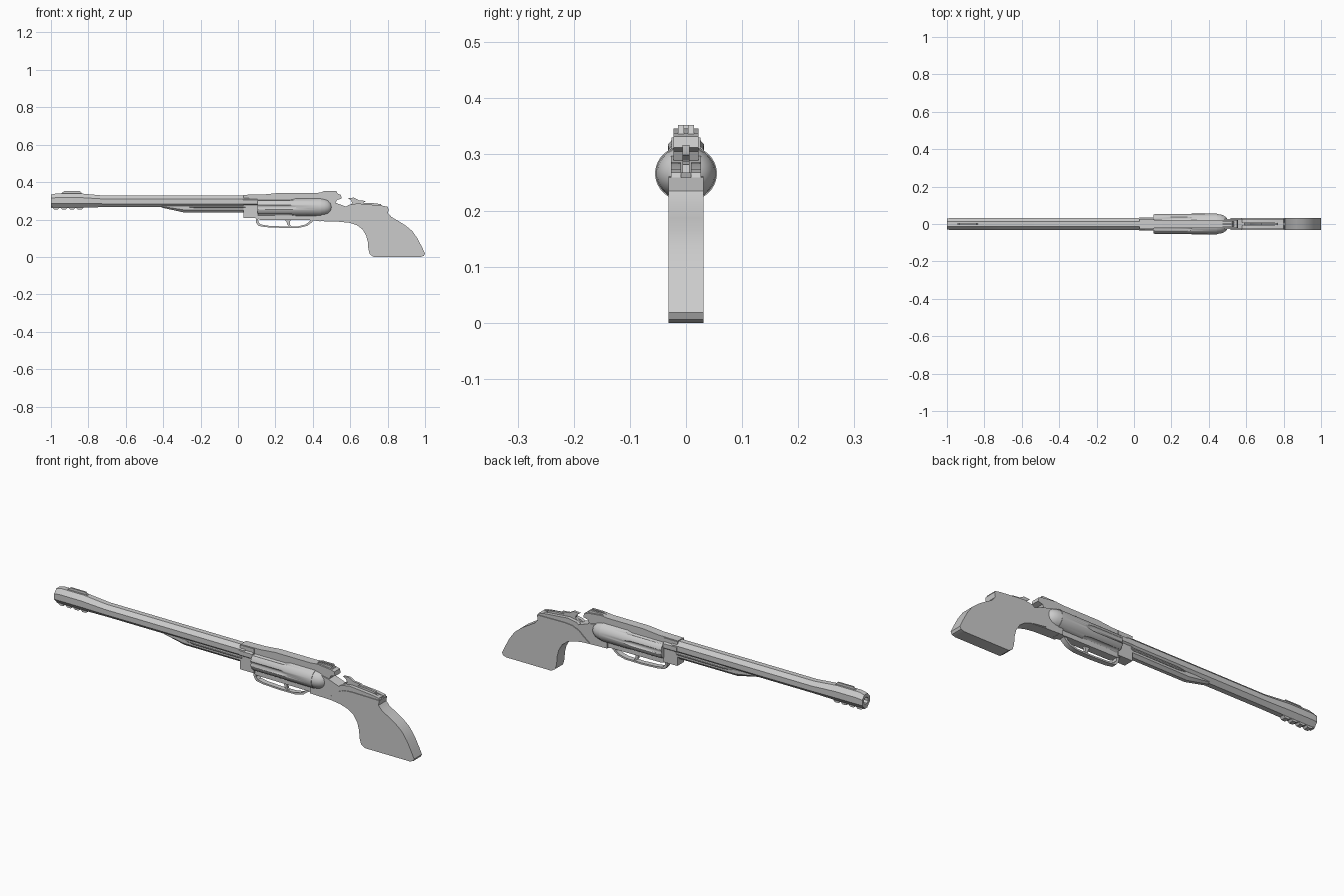
import bpy, bmesh
from math import sin, cos, pi, radians


def finish(name, bm, angle=30):
    bmesh.ops.recalc_face_normals(bm, faces=bm.faces)
    me = bpy.data.meshes.new(name)
    bm.to_mesh(me)
    bm.free()
    ob = bpy.data.objects.new(name, me)
    bpy.context.collection.objects.link(ob)
    bpy.ops.object.select_all(action='DESELECT')
    ob.select_set(True)
    bpy.context.view_layer.objects.active = ob
    bpy.ops.object.shade_smooth_by_angle(angle=radians(angle))
    return ob


def prism(name, outline, hw, y=0.0):
    """Side outline (x, z) extruded to y +- hw."""
    bm = bmesh.new()
    a = [bm.verts.new((x, y - hw, z)) for x, z in outline]
    b = [bm.verts.new((x, y + hw, z)) for x, z in outline]
    bm.faces.new(a)
    bm.faces.new(b[::-1])
    n = len(a)
    for i in range(n):
        bm.faces.new((a[i], b[i], b[(i + 1) % n], a[(i + 1) % n]))
    return finish(name, bm)


def box(name, x0, x1, z0, z1, hw, y=0.0):
    return prism(name, [(x0, z0), (x1, z0), (x1, z1), (x0, z1)], hw, y)


def loft(name, sections, n=8, y=0.0, angle=30):
    """Polygon rings along x; each section is (x, z low, z high, half width)."""
    bm = bmesh.new()
    k = 1 / cos(pi / n)
    rings = []
    for x, lo, hi, hw in sections:
        ring = []
        for i in range(n):
            t = 2 * pi * (i + 0.5) / n
            ring.append(bm.verts.new((x, y + hw * k * cos(t),
                                      (lo + hi) / 2 + (hi - lo) / 2 * k * sin(t))))
        rings.append(ring)
    for r, s in zip(rings, rings[1:]):
        for i in range(n):
            j = (i + 1) % n
            bm.faces.new((r[i], r[j], s[j], s[i]))
    bm.faces.new(rings[0])
    bm.faces.new(rings[-1])
    return finish(name, bm, angle)


# Octagonal barrel with swollen muzzle and bore
loft("barrel", [
    (-0.88, 0.288, 0.312, 0.012), (-1.0, 0.284, 0.316, 0.016),
    (-1.0, 0.266, 0.333, 0.030), (-0.97, 0.264, 0.340, 0.032),
    (-0.85, 0.264, 0.340, 0.032), (-0.72, 0.266, 0.328, 0.031),
    (0.06, 0.266, 0.328, 0.031)])

# Scalloped rib under the muzzle
scallops = [(-0.81, 0.28), (-1.0, 0.28), (-1.0, 0.262)]
for i in range(4):
    x = -0.99 + i * 0.042
    scallops += [(x, 0.262), (x + 0.008, 0.254), (x + 0.028, 0.254), (x + 0.036, 0.262)]
prism("muzzle_rib", scallops, 0.013)

# Front sight blade
prism("front_sight", [(-0.95, 0.335), (-0.83, 0.335), (-0.845, 0.352), (-0.93, 0.352)], 0.004)

# Under-barrel fore-end and its side rods
loft("fore_end", [(-0.41, 0.264, 0.285, 0.018), (-0.29, 0.238, 0.285, 0.021),
                  (0.06, 0.238, 0.285, 0.023)])
for s, side in ((-1, "right"), (1, "left")):
    loft("side_rod_" + side, [(-0.27, 0.267, 0.270, 0.002), (-0.23, 0.262, 0.275, 0.006),
                             (0.04, 0.262, 0.275, 0.006)], y=s * 0.022)

# Frame: front block, collar, top strap, bottom strap
box("frame_front", 0.03, 0.108, 0.208, 0.33, 0.026)
loft("frame_collar", [(0.028, 0.268, 0.320, 0.034), (0.104, 0.268, 0.320, 0.034)])
prism("top_strap", [
    (0.03, 0.305), (0.03, 0.332), (0.14, 0.334), (0.22, 0.342), (0.42, 0.342),
    (0.455, 0.346), (0.53, 0.338), (0.55, 0.332), (0.555, 0.312), (0.53, 0.305),
    (0.52, 0.285), (0.46, 0.285), (0.44, 0.305)], 0.022)
prism("bottom_strap", [(0.09, 0.208), (0.12, 0.198), (0.40, 0.196), (0.44, 0.19),
                       (0.44, 0.222), (0.09, 0.222)], 0.020)

# Rear sight leaf with two posts
for s, side in ((-1, "right"), (1, "left")):
    prism("rear_sight_" + side, [(0.43, 0.338), (0.46, 0.352), (0.525, 0.352),
                                (0.535, 0.335)], 0.005, s * 0.009)

# Rear frame and the tang cheeks either side of the hammer slot
prism("frame_rear", [
    (0.42, 0.192), (0.54, 0.188), (0.62, 0.18), (0.70, 0.20), (0.79, 0.24), (0.80, 0.268),
    (0.66, 0.266), (0.58, 0.268), (0.52, 0.29), (0.47, 0.30), (0.42, 0.30)], 0.027)
for s, side in ((-1, "right"), (1, "left")):
    prism("tang_cheek_" + side, [(0.56, 0.255), (0.805, 0.255), (0.80, 0.268), (0.77, 0.274),
                                (0.64, 0.286), (0.59, 0.278)], 0.009, s * 0.018)

# Hammer with a hooked spur
prism("hammer", [
    (0.58, 0.26), (0.61, 0.288), (0.605, 0.302), (0.588, 0.314), (0.62, 0.317),
    (0.645, 0.303), (0.685, 0.299), (0.67, 0.289), (0.72, 0.288), (0.765, 0.282),
    (0.77, 0.26)], 0.006)

# Fluted cylinder
ZC = 0.266
drum = loft("cylinder", [(0.104, ZC - 0.046, ZC + 0.046, 0.051),
                         (0.114, ZC - 0.050, ZC + 0.050, 0.055),
                         (0.445, ZC - 0.050, ZC + 0.050, 0.055)], 36)
for i in range(6):
    t = i * pi / 3
    y, z = 0.062 * cos(t), ZC + 0.057 * sin(t)
    cut = loft("flute_cutter_%d" % i, [
        (0.05, z - 0.015, z + 0.015, 0.015), (0.27, z - 0.015, z + 0.015, 0.015),
        (0.305, z - 0.010, z + 0.010, 0.010), (0.325, z - 0.002, z + 0.002, 0.002)], 12, y)
    cut.hide_render = True
    cut.hide_set(True)
    m = drum.modifiers.new("flute", 'BOOLEAN')
    m.operation, m.object, m.solver = 'DIFFERENCE', cut, 'EXACT'

# Rounded recoil shield behind the cylinder
loft("recoil_shield", [(x, ZC - r * 0.9, ZC + r * 0.9, r) for x, r in (
    (0.445, 0.053), (0.462, 0.051), (0.480, 0.045), (0.494, 0.035),
    (0.503, 0.020), (0.505, 0.006))], 24, angle=40)

# Trigger guard band and trigger
outer = [(0.095, 0.21), (0.097, 0.182), (0.11, 0.166), (0.15, 0.159), (0.24, 0.155),
         (0.33, 0.156), (0.37, 0.166), (0.395, 0.185), (0.41, 0.205)]
inner = [(0.392, 0.205), (0.38, 0.187), (0.36, 0.173), (0.325, 0.164), (0.24, 0.163),
         (0.155, 0.167), (0.12, 0.174), (0.109, 0.186), (0.107, 0.21)]
prism("trigger_guard", outer + inner, 0.013)
prism("trigger", [(0.245, 0.205), (0.285, 0.205), (0.277, 0.188), (0.278, 0.172), (0.288, 0.161),
                  (0.276, 0.162), (0.264, 0.172), (0.260, 0.187)], 0.006)

# Grip
prism("grip", [
    (0.515, 0.194), (0.545, 0.217), (0.575, 0.243), (0.61, 0.257), (0.65, 0.261),
    (0.806, 0.259), (0.802, 0.235), (0.82, 0.214), (0.866, 0.187), (0.90, 0.165),
    (0.932, 0.138), (0.96, 0.098), (0.984, 0.052), (1.0, 0.018), (0.994, 0.006),
    (0.975, 0.0), (0.725, 0.0), (0.705, 0.014), (0.697, 0.04), (0.694, 0.08), (0.685, 0.115),
    (0.665, 0.148), (0.635, 0.17), (0.59, 0.184)], 0.031)
